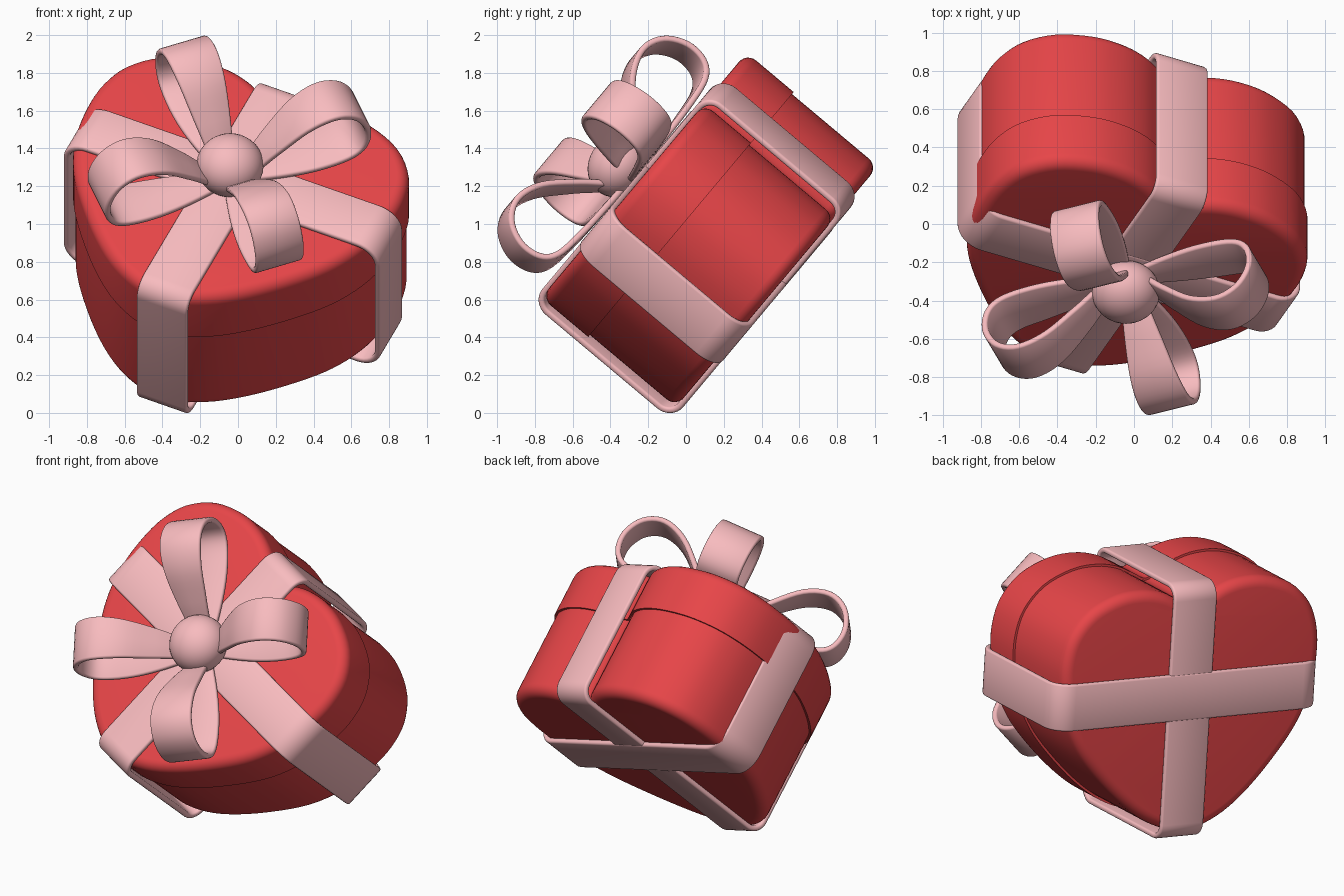
import bpy, bmesh
from math import radians, sin, cos, pi
from mathutils import Matrix, Vector

if "Cube" in bpy.data.objects:
    bpy.data.objects.remove(bpy.data.objects["Cube"])


def material(name, rgb):
    m = bpy.data.materials.new(name)
    m.diffuse_color = (*rgb, 1)
    m.use_nodes = True
    m.node_tree.nodes["Principled BSDF"].inputs["Base Color"].default_value = m.diffuse_color
    return m


RED = material("red_card", (0.8, 0.06, 0.065))
PINK = material("pink_ribbon", (0.94, 0.5, 0.52))
TILT = Matrix.Rotation(radians(50), 4, 'X')      # the whole gift leans back


def frame(u, v, turn):
    return TILT @ Matrix.Translation((u, v, 0)) @ Matrix.Rotation(radians(turn), 4, 'Z')


def finish(bm, name, mat, matrix, thickness=0):
    bmesh.ops.recalc_face_normals(bm, faces=bm.faces)
    me = bpy.data.meshes.new(name)
    bm.to_mesh(me)
    bm.free()
    ob = bpy.data.objects.new(name, me)
    bpy.context.collection.objects.link(ob)
    me.materials.append(mat)
    ob.matrix_world = matrix
    if thickness:
        s = ob.modifiers.new("thickness", 'SOLIDIFY')
        s.thickness, s.offset = thickness, 0
        b = ob.modifiers.new("soft_edges", 'BEVEL')
        b.width, b.segments = 0.012, 2
    bpy.ops.object.select_all(action='DESELECT')
    bpy.context.view_layer.objects.active = ob
    ob.select_set(True)
    bpy.ops.object.shade_smooth_by_angle(angle=radians(40))
    return ob


def spline(pts, n, closed=False):
    """Smooth Catmull-Rom samples through 2D points."""
    P = [Vector(p) for p in pts]
    k = len(P)
    get = (lambda i: P[i % k]) if closed else (lambda i: P[max(0, min(k - 1, i))])
    out = []
    for i in range(k if closed else k - 1):
        a, b, c, d = (get(i + j) for j in (-1, 0, 1, 2))
        for s in range(n):
            t = s / n
            out.append(0.5 * (2 * b + (c - a) * t + (2 * a - 5 * b + 4 * c - d) * t * t
                              + (3 * b - a - 3 * c + d) * t ** 3))
    return out if closed else out + [P[-1]]


# Heart outline (half, mirrored)
half = [(0.14, -0.73), (0.31, -0.645), (0.49, -0.495), (0.68, -0.285), (0.79, -0.12),
        (0.86, 0.06), (0.89, 0.25), (0.885, 0.42), (0.83, 0.58), (0.70, 0.715),
        (0.51, 0.79), (0.34, 0.80), (0.2, 0.77), (0.09, 0.715)]
heart = spline([(0, -0.752)] + half + [(0, 0.67)] + [(-x, y) for x, y in reversed(half)], 4, True)


def heart_solid(name, grow, z_flat, z_round, r=0.065, n=6):
    """Heart prism: sharp rim at z_flat, rounded rim at z_round."""
    bm = bmesh.new()
    k = len(heart)
    sign = 1 if z_round > z_flat else -1
    rings = [(grow, z_flat)]
    for i in range(n + 1):
        a = i / n * pi / 2
        rings.append((grow - r * (1 - cos(a)), z_round - sign * r * (1 - sin(a))))
    loops = []
    for g, z in rings:
        row = []
        for i, p in enumerate(heart):
            t = (heart[(i + 1) % k] - heart[i - 1]).normalized()
            row.append(bm.verts.new((p.x + t.y * g, p.y - t.x * g, z)))
        loops.append(row)
    for a, b in zip(loops, loops[1:]):
        for i in range(k):
            j = (i + 1) % k
            bm.faces.new((a[i], a[j], b[j], b[i]))
    bm.faces.new(loops[0])
    bm.faces.new(loops[-1])
    return finish(bm, name, RED, frame(-0.105, 0.705, -26.5))


heart_solid("heart_box", -0.006, 0.68, 0.06)
heart_solid("heart_lid", 0.008, 0.655, 0.98)


def strip(name, path, widths, matrix, closed):
    """Ribbon along an x-z path, spread across y."""
    bm = bmesh.new()
    rows = [[bm.verts.new((p[0], s * w / 2, p[1])) for s in (-1, 0, 1)]
            for p, w in zip(path, widths)]
    for i in range(len(rows) if closed else len(rows) - 1):
        a, b = rows[i], rows[(i + 1) % len(rows)]
        for j in (0, 1):
            bm.faces.new((a[j], a[j + 1], b[j + 1], b[j]))
    return finish(bm, name, PINK, matrix, 0.034)


def rounded_rect(x0, x1, z0, z1, r, n=8):
    out = []
    for cx, cz, a0 in ((x1 - r, z1 - r, 0), (x0 + r, z1 - r, 90),
                       (x0 + r, z0 + r, 180), (x1 - r, z0 + r, 270)):
        for i in range(n + 1):
            a = radians(a0) + i / n * pi / 2
            out.append((cx + r * cos(a), cz + r * sin(a)))
    return out


# Two ribbons wrapped round the box
for name, x0, x1, u, v, turn, lift, r in (
        ("cross_ribbon", -0.885, 0.925, -0.045, 0.795, -24.5, 0.0, 0.12),
        ("length_ribbon", -0.787, 0.778, -0.073, 0.708, 65.5, 0.003, 0.085)):
    path = rounded_rect(x0, x1, 0.045 + lift, 0.990 - lift, r)
    strip(name, path, [0.292] * len(path), frame(u, v, turn), True)

# Four bow loops, pinched toward the knot
loop = spline([(0, 0.03), (0.12, 0.09), (0.24, 0.215), (0.4, 0.36), (0.55, 0.412),
               (0.67, 0.365), (0.735, 0.25), (0.725, 0.13), (0.65, 0.06), (0.48, 0.035),
               (0.25, 0.025), (0, 0.02)], 5)
for i in range(4):
    path = [(p.x, p.y + 1.0) for p in loop]
    widths = [0.07 + 0.2 * sin(min(1, max(0, p.x) / 0.58) * pi / 2) for p in loop]
    strip(f"bow_loop_{i + 1}", path, widths, frame(-0.045, 0.77, 21 + 90 * i), False)

# Knot
bm = bmesh.new()
bmesh.ops.create_uvsphere(bm, u_segments=32, v_segments=20, radius=0.178)
bmesh.ops.scale(bm, vec=(1, 1, 0.88), verts=bm.verts)
bmesh.ops.translate(bm, vec=(0, 0, 1.115), verts=bm.verts)
finish(bm, "bow_knot", PINK, frame(-0.042, 0.776, 0))
